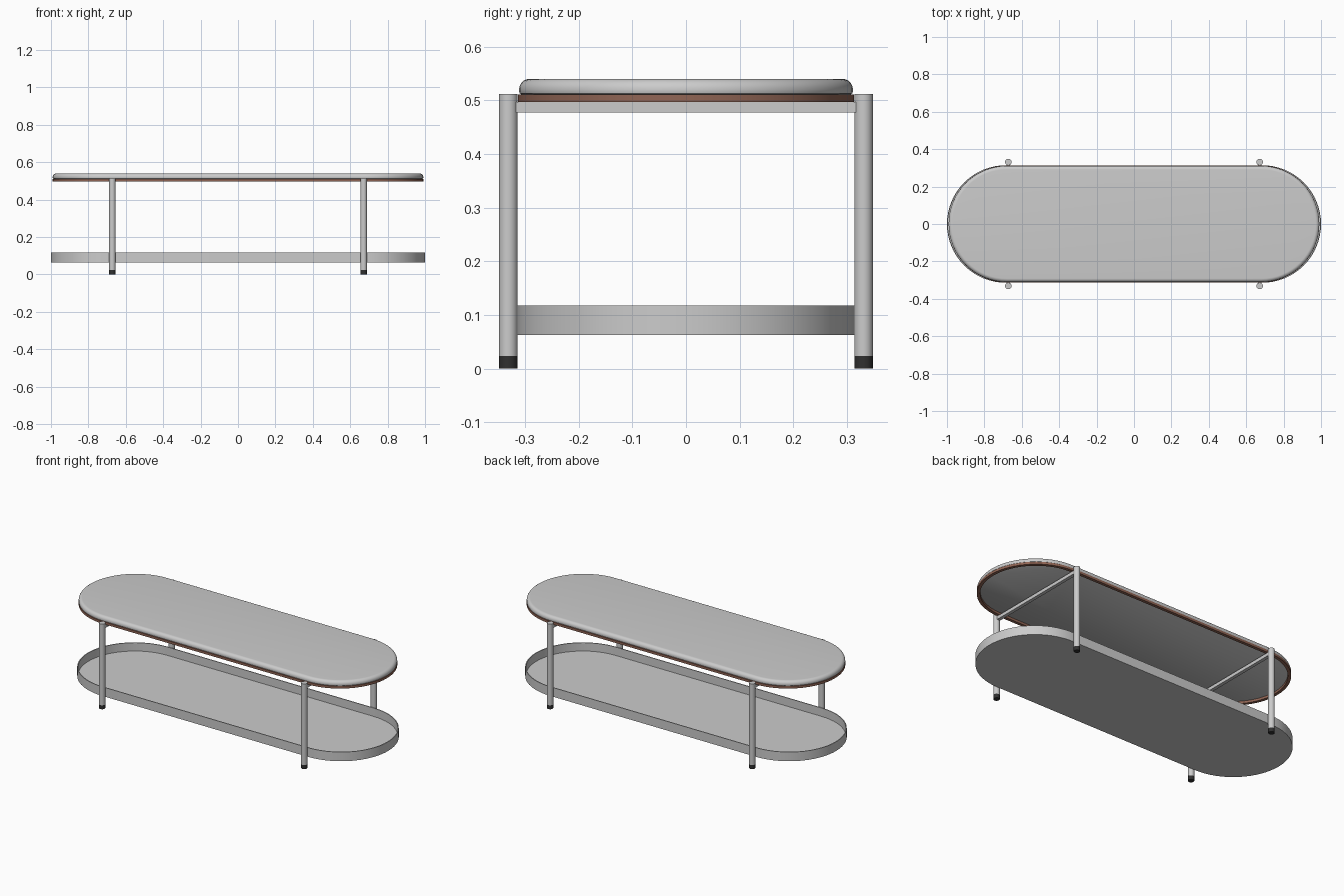
import bpy, bmesh
from math import pi, cos, sin, radians

if "Cube" in bpy.data.objects:
    bpy.data.objects.remove(bpy.data.objects["Cube"])

SEG = 32  # segments per rounded end


def material(name, rgb):
    m = bpy.data.materials.new(name)
    m.diffuse_color = (*rgb, 1)
    m.use_nodes = True
    m.node_tree.nodes["Principled BSDF"].inputs["Base Color"].default_value = m.diffuse_color
    return m


def finish(obj, mat=None):
    if mat:
        obj.data.materials.append(mat)
    bpy.ops.object.select_all(action='DESELECT')
    bpy.context.view_layer.objects.active = obj
    obj.select_set(True)
    bpy.ops.object.shade_smooth_by_angle(angle=radians(35))
    return obj


def outline(half, r):
    right = [(half + r * cos(a), r * sin(a)) for a in
             (-pi / 2 + pi * i / SEG for i in range(SEG + 1))]
    return right + [(-x, -y) for x, y in right]


def pill(name, profile, half, closed=False, mat=None):
    """Sweep a (radius, z) profile round a pill outline; cap or close it."""
    bm = bmesh.new()
    rings = [[bm.verts.new((x, y, z)) for x, y in outline(half, r)] for r, z in profile]
    n = len(rings[0])
    pairs = list(zip(rings, rings[1:])) + ([(rings[-1], rings[0])] if closed else [])
    for a, b in pairs:
        for i in range(n):
            j = (i + 1) % n
            bm.faces.new((a[i], a[j], b[j], b[i]))
    if not closed:
        bm.faces.new(rings[0])
        bm.faces.new(rings[-1])
    bmesh.ops.recalc_face_normals(bm, faces=bm.faces)
    me = bpy.data.meshes.new(name)
    bm.to_mesh(me)
    bm.free()
    obj = bpy.data.objects.new(name, me)
    bpy.context.collection.objects.link(obj)
    return finish(obj, mat)


def cylinder(name, x, y, r, z0, z1, mat=None):
    bpy.ops.mesh.primitive_cylinder_add(vertices=32, radius=r, depth=z1 - z0,
                                        location=(x, y, (z0 + z1) / 2))
    obj = bpy.context.object
    obj.name = name
    finish(obj, mat)


brown = material("brown", (0.28, 0.13, 0.09))
black = material("black", (0.03, 0.03, 0.03))

# Table top with softly rounded upper edge
R, b = 0.311, 0.02
edge = [(R - 0.004, 0.511), (R - 0.001, 0.513), (R, 0.517)]
edge += [(R - b + b * cos(t), 0.52 + b * sin(t)) for t in (pi / 2 * i / 8 for i in range(9))]
pill("table_top", edge, 0.68)

# Brown rim under the top
pill("top_rim", [(0.313, 0.497), (0.313, 0.5112), (0.295, 0.5112), (0.295, 0.497)],
     0.678, closed=True, mat=brown)

# Lower tray: thin floor with an upright wall
pill("lower_tray", [(0.314, 0.063), (0.314, 0.118), (0.309, 0.118), (0.309, 0.068)], 0.686)

# Legs, feet and cross bars
for x, side in ((-0.672, "left"), (0.672, "right")):
    for y, end in ((-0.331, "front"), (0.331, "back")):
        cylinder(f"{end}_{side}_leg", x, y, 0.0175, 0.024, 0.512)
        cylinder(f"{end}_{side}_foot", x, y, 0.0172, 0, 0.024, black)
    bpy.ops.mesh.primitive_cube_add(size=1, location=(x, 0, 0.487))
    bar = bpy.context.object
    bar.name = f"{side}_cross_bar"
    bar.scale = (0.02, 0.64, 0.02)
